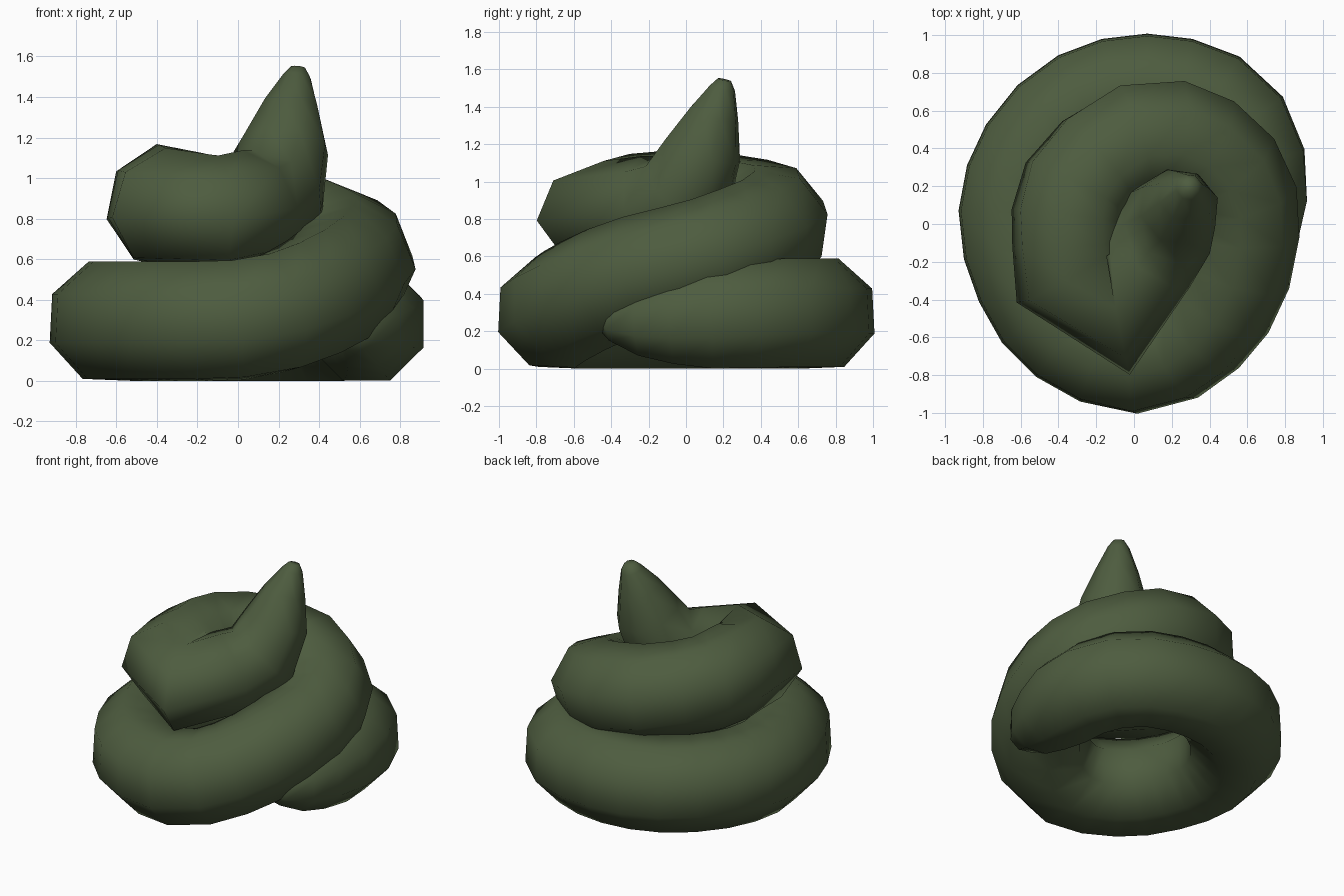
import bpy, bmesh, math
from mathutils import Vector

if "Cube" in bpy.data.objects:
    bpy.data.objects.remove(bpy.data.objects["Cube"])

# Centre line: x, y of the flat bottom turn and of the climbing turn
bottom = [(.54, .50), (.40, .63), (.24, .69), (.07, .71), (-.10, .69),
          (-.26, .63), (-.41, .52), (-.53, .37), (-.60, .22), (-.63, .06),
          (-.61, -.12), (-.55, -.29), (-.46, -.45), (-.34, -.57), (-.18, -.66)]
climb = [(.00, -.70, .30), (.19, -.65, .335), (.33, -.55, .39), (.44, -.42, .45),
         (.52, -.25, .51), (.56, -.05, .56), (.55, .12, .605), (.48, .27, .66),
         (.35, .39, .71), (.20, .45, .76)]

# Rows of x, y, z, radius, roll in degrees: tapered start, flat turn,
# rising turn, upper turn and pointed tip
rows = [(.56, -.46, .25, .04, 0), (.58, -.40, .25, .10, 0), (.615, -.25, .25, .18, 0),
        (.63, -.08, .26, .235, 0), (.635, .12, .28, .28, 0), (.615, .32, .29, .29, 2)]
rows += [(x, y, .293, .29, 3) for x, y in bottom]
rows += [(x, y, z, .29, 3 + 32 * i / 9) for i, (x, y, z) in enumerate(climb)]
rows += [(0, .44, .80, .285, 41), (-.18, .33, .83, .285, 47), (-.30, .19, .85, .285, 52),
         (-.34, .04, .86, .29, 56), (-.34, -.11, .86, .285, 58), (-.33, -.25, .85, .28, 59),
         (-.10, -.40, .82, .27, 62), (.06, -.17, .86, .265, 66), (.18, .00, .94, .25, 68),
         (.24, .09, 1.17, .20, 68), (.265, .15, 1.36, .13, 68),
         (.292, .195, 1.50, .066, 68), (.297, .205, 1.545, .035, 68)]

SIDES = 8


def sweep(name, rows, mat):
    """Sweep an octagon along the path, mitring the corners."""
    pts = [Vector(r[:3]) for r in rows]
    bm = bmesh.new()
    rings = []
    for i, p in enumerate(pts):
        a = (p - pts[max(i - 1, 0)]).normalized()
        b = (pts[min(i + 1, len(pts) - 1)] - p).normalized()
        t = (a + b).normalized()
        side = Vector((t.y, -t.x, 0)).normalized()
        up = side.cross(t).normalized()
        flat_a, flat_b = Vector((a.x, a.y)), Vector((b.x, b.y))
        miter = 1.0
        if 0 < i < len(pts) - 1:
            miter = min(1 / math.cos(flat_a.angle(flat_b) / 2), 1.6)
        r = rows[i][3] / math.cos(math.pi / SIDES)
        ring = []
        for k in range(SIDES):
            w = 2 * math.pi * (k + .5) / SIDES + math.radians(rows[i][4])
            ring.append(bm.verts.new(p + side * (r * miter * math.cos(w)) + up * (r * math.sin(w))))
        rings.append(ring)
    for r0, r1 in zip(rings, rings[1:]):
        for k in range(SIDES):
            j = (k + 1) % SIDES
            bm.faces.new((r0[k], r0[j], r1[j], r1[k]))
    bm.faces.new(rings[0][::-1])
    bm.faces.new(rings[-1])
    bmesh.ops.recalc_face_normals(bm, faces=bm.faces)
    for f in bm.faces:
        f.smooth = True
    # keep everything on the floor
    for v in bm.verts:
        v.co.z = max(v.co.z, 0)
    me = bpy.data.meshes.new(name)
    bm.to_mesh(me)
    bm.free()
    me.materials.append(mat)
    ob = bpy.data.objects.new(name, me)
    bpy.context.collection.objects.link(ob)
    return ob


green = bpy.data.materials.new("dark olive green")
green.diffuse_color = (.076, .108, .050, 1)
green.use_nodes = True
green.node_tree.nodes["Principled BSDF"].inputs["Base Color"].default_value = green.diffuse_color
sweep("coiled_pile", rows, green)
